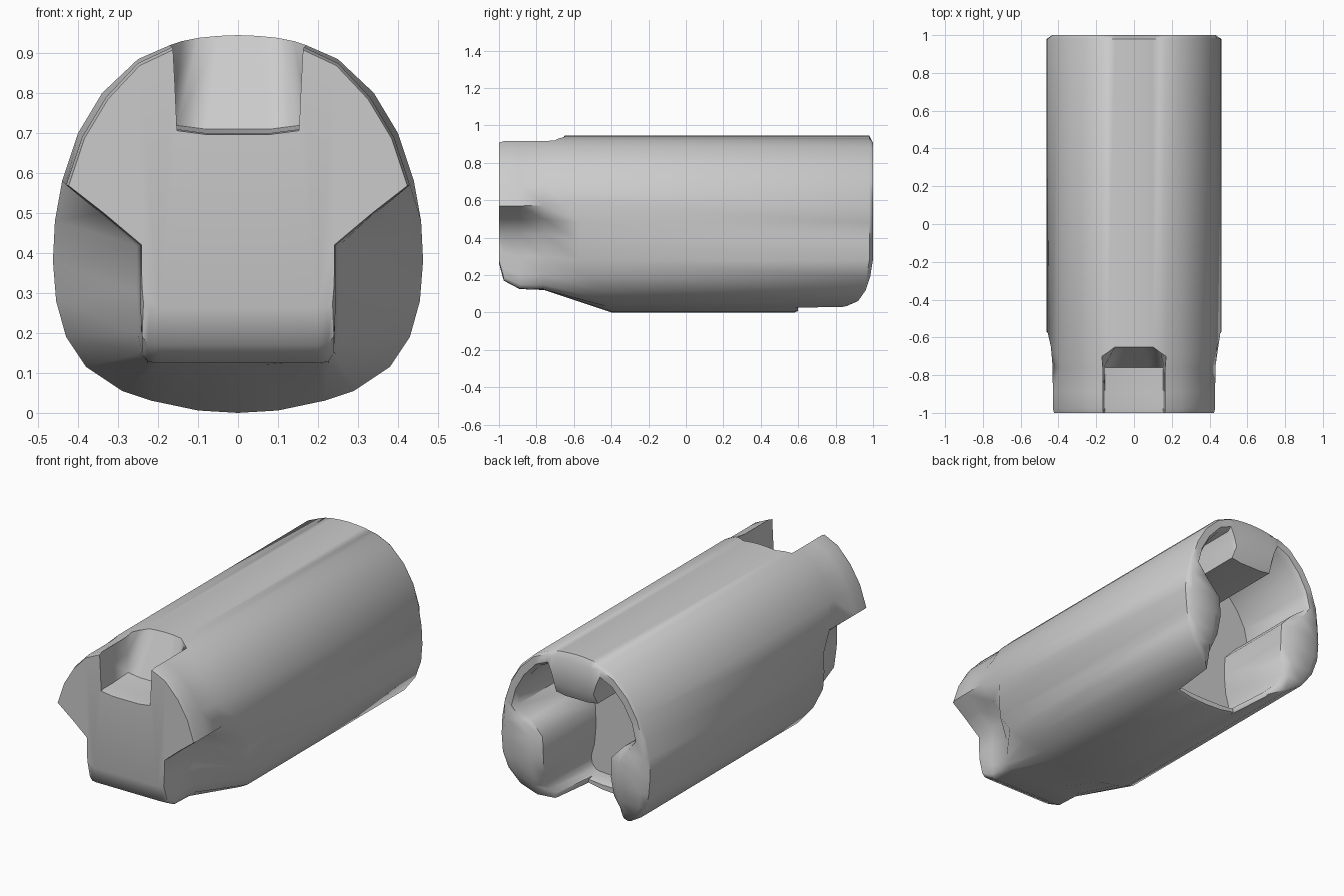
import bpy, bmesh

if "Cube" in bpy.data.objects:
    bpy.data.objects.remove(bpy.data.objects["Cube"])

# Half cross-sections (x, z) from top centre to bottom centre, matched point by point
FULL = [(0, .945), (.05, .943), (.10, .938), (.14, .93), (.17, .92), (.25, .885), (.34, .80),
        (.40, .70), (.44, .58), (.458, .48), (.463, .38), (.455, .28), (.43, .19), (.38, .115),
        (.29, .055), (.215, .03), (.19, .025), (.10, .006), (0, 0)]
LOBE = [(0, .70), (.08, .70), (.155, .71), (.16, .82), (.165, .915), (.25, .875), (.33, .79),
        (.39, .69), (.43, .57), (.34, .50), (.245, .42), (.245, .30), (.243, .20), (.24, .15),
        (.225, .128), (.20, .125), (.12, .125), (.06, .125), (0, .125)]
SOCKET = [(0, .69), (.07, .69), (.13, .70), (.14, .78), (.16, .85), (.23, .82), (.30, .74),
          (.35, .65), (.37, .56), (.29, .50), (.215, .42), (.21, .31), (.22, .20), (.24, .13),
          (.235, .09), (.21, .06), (.185, .055), (.10, .05), (0, .05)]
# Where each profile point leaves the notches, and where it meets the back rim
BLEND_Y = [-.65] * 3 + [-.68] + [-.7] * 4 + [-.65] + [-.57] * 3 + [-.52, -.46] + [-.4] * 5
RIM_Y = [1] * 12 + [.985, .96, .92, .86] + [.6] * 3
N = len(FULL)


def raised(profile, low):
    """Lift the lower stem so that its bottom edge sits at height low."""
    k = (.42 - low) / (.42 - .125)
    return [(x, z if z >= .42 else low + (z - .125) * k) for x, z in profile]


def mix(a, b, t):
    return [(p[0] + (q[0] - p[0]) * t, p[1] + (q[1] - p[1]) * t) for p, q in zip(a, b)]


def scaled(profile, s):
    return [(x * s, .45 + (z - .45) * s) for x, z in profile]


def ring(bm, profile, ys):
    """Mirror a half profile into a closed ring of vertices."""
    if not isinstance(ys, list):
        ys = [ys] * N
    right = [bm.verts.new((x, y, z)) for (x, z), y in zip(profile, ys)]
    left = [bm.verts.new((-x, y, z)) for (x, z), y in zip(profile[1:-1], ys[1:-1])]
    return right + left[::-1]


bm = bmesh.new()
rings = [
    # front plug with three notches
    ring(bm, scaled(raised(LOBE, .26), .985), -1),
    ring(bm, raised(LOBE, .17), -.975),
    ring(bm, LOBE, -.89),
    ring(bm, mix(LOBE, FULL, .04), -.76),
    # barrel
    ring(bm, FULL, BLEND_Y),
    ring(bm, FULL, [y - .02 for y in RIM_Y]),
    # rim and matching socket at the back
    ring(bm, mix(FULL, SOCKET, .15), RIM_Y),
    ring(bm, mix(FULL, SOCKET, .75), RIM_Y),
    ring(bm, SOCKET, [y - .03 for y in RIM_Y]),
    ring(bm, SOCKET, .5),
]
for a, b in zip(rings, rings[1:]):
    for i in range(len(a)):
        j = (i + 1) % len(a)
        bm.faces.new((a[i], a[j], b[j], b[i]))
caps = [bm.faces.new(rings[0]), bm.faces.new(rings[-1])]
bmesh.ops.triangulate(bm, faces=caps)
bmesh.ops.recalc_face_normals(bm, faces=bm.faces)

mesh = bpy.data.meshes.new("interlocking_barrel")
bm.to_mesh(mesh)
bm.free()
barrel = bpy.data.objects.new("interlocking_barrel", mesh)
bpy.context.collection.objects.link(barrel)
bpy.context.view_layer.objects.active = barrel
barrel.select_set(True)
bpy.ops.object.shade_smooth_by_angle(angle=.9)
